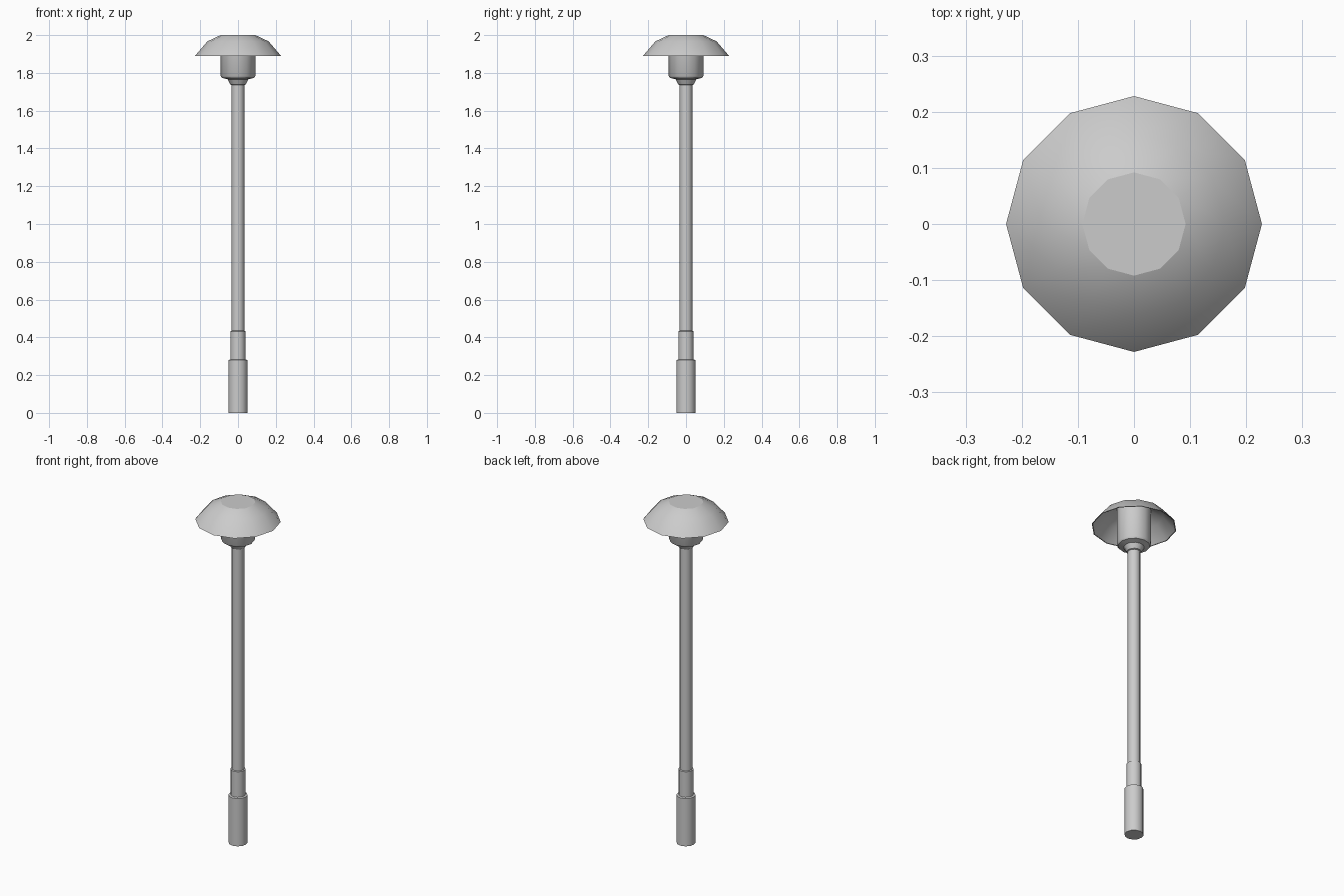
import bpy, bmesh, math

if "Cube" in bpy.data.objects:
    bpy.data.objects.remove(bpy.data.objects["Cube"])

SIDES = 12


def lathe(name, profile, cap_start=False, cap_end=False, closed=False):
    """Revolve (radius, height) points around z into a 12-sided part."""
    bm = bmesh.new()
    rings = []
    for r, z in profile:
        rings.append([bm.verts.new((r * math.cos(2 * math.pi * i / SIDES),
                                    r * math.sin(2 * math.pi * i / SIDES), z))
                      for i in range(SIDES)])
    pairs = list(zip(rings, rings[1:]))
    if closed:
        pairs.append((rings[-1], rings[0]))
    for a, b in pairs:
        for i in range(SIDES):
            j = (i + 1) % SIDES
            bm.faces.new((a[i], a[j], b[j], b[i]))
    if cap_start:
        bm.faces.new(rings[0][::-1])
    if cap_end:
        bm.faces.new(rings[-1])
    bmesh.ops.recalc_face_normals(bm, faces=bm.faces)
    mesh = bpy.data.meshes.new(name)
    bm.to_mesh(mesh)
    bm.free()
    obj = bpy.data.objects.new(name, mesh)
    bpy.context.collection.objects.link(obj)
    bpy.ops.object.select_all(action='DESELECT')
    bpy.context.view_layer.objects.active = obj
    obj.select_set(True)
    bpy.ops.object.shade_smooth_by_angle(angle=math.radians(35))
    return obj


# Base sleeve, collar and slender pole in one stepped turning
lathe("stepped_pole", [(0.051, 0), (0.051, 0.28), (0.04, 0.283), (0.04, 0.432),
                       (0.034, 0.435), (0.034, 1.737)], cap_start=True)

# Lamp housing: flared neck, rounded lower edge, drum up to the shade
lathe("lamp_housing", [(0.034, 1.735), (0.040, 1.738), (0.055, 1.766), (0.085, 1.774),
                       (0.092, 1.784), (0.092, 1.996)], cap_start=True)

# Domed shade, a thin shell open at the bottom
lathe("shade", [(0.223, 1.89), (0.228, 1.89), (0.162, 1.967), (0.092, 2.0),
                (0.091, 1.996), (0.159, 1.963)], closed=True)

# Flat top of the shade
lathe("shade_top", [(0.091, 1.996), (0.092, 2.0)], cap_start=True, cap_end=True)
